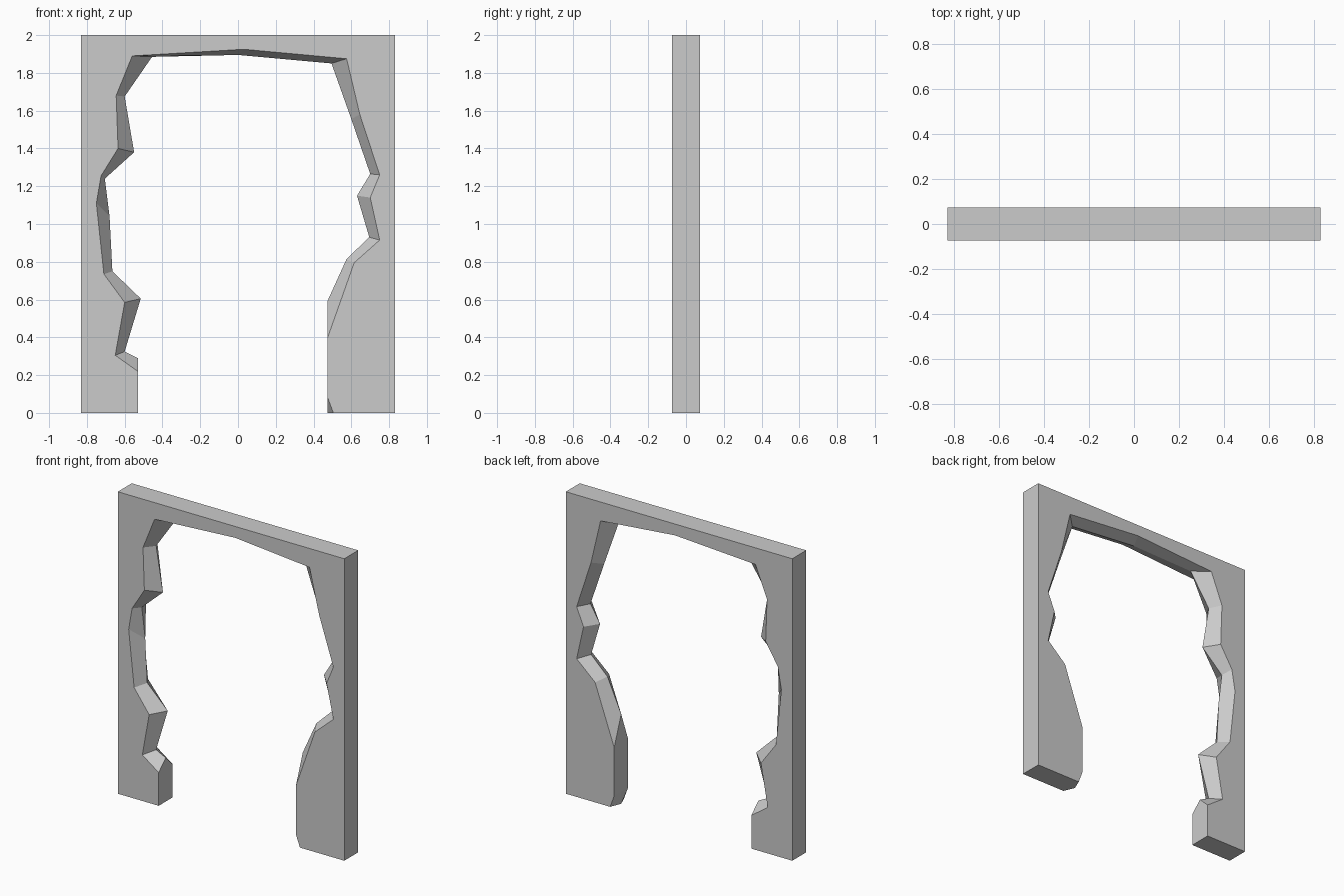
import bpy
import bmesh

if "Cube" in bpy.data.objects:
    bpy.data.objects.remove(bpy.data.objects["Cube"], do_unlink=True)

HALF_WIDTH, HALF_DEPTH, HEIGHT = 0.83, 0.073, 2.0

# Ragged opening: each entry is (edge on the wall faces, ridge at mid depth)
OPENING = [
    ((-0.53, 0.0), (-0.53, 0.0)),
    ((-0.53, 0.22), (-0.53, 0.29)),
    ((-0.65, 0.305), (-0.6, 0.325)),
    ((-0.6, 0.585), (-0.515, 0.605)),
    ((-0.71, 0.735), (-0.665, 0.75)),
    ((-0.75, 1.11), (-0.68, 1.04)),
    ((-0.725, 1.255), (-0.705, 1.24)),
    ((-0.635, 1.4), (-0.55, 1.38)),
    ((-0.645, 1.68), (-0.6, 1.675)),
    ((-0.56, 1.89), (-0.455, 1.885)),
    ((0.03, 1.925), (0.0, 1.895)),
    ((0.575, 1.875), (0.495, 1.85)),
    ((0.645, 1.58), (0.6, 1.555)),
    ((0.75, 1.26), (0.7, 1.265)),
    ((0.7, 1.14), (0.63, 1.15)),
    ((0.75, 0.915), (0.695, 0.93)),
    ((0.615, 0.795), (0.575, 0.815)),
    ((0.475, 0.4), (0.475, 0.595)),
    ((0.475, 0.08), (0.475, 0.08)),
    ((0.505, 0.0), (0.475, 0.0)),
]
OUTER = [(HALF_WIDTH, 0), (HALF_WIDTH, HEIGHT), (-HALF_WIDTH, HEIGHT), (-HALF_WIDTH, 0)]

stone = bpy.data.materials.new("grey_stone")
stone.use_nodes = True
stone.diffuse_color = (0.6, 0.6, 0.6, 1)
stone.node_tree.nodes["Principled BSDF"].inputs["Base Color"].default_value = (0.6, 0.6, 0.6, 1)

# Loft the front face, the broken ridge and the back face
bm = bmesh.new()
rings = []
for y, layer in ((-HALF_DEPTH, 0), (0, 1), (HALF_DEPTH, 0)):
    outline = [pair[layer] for pair in OPENING] + OUTER
    rings.append([bm.verts.new((x, y, z)) for x, z in outline])
for near, far in zip(rings, rings[1:]):
    for i in range(len(near)):
        j = (i + 1) % len(near)
        bm.faces.new((near[i], near[j], far[j], far[i]))
bm.faces.new(rings[0])
bm.faces.new(rings[-1])
bmesh.ops.recalc_face_normals(bm, faces=bm.faces)

# Merge the flat outer sides, keeping the chipped facets
bmesh.ops.dissolve_limit(bm, angle_limit=0.005, verts=bm.verts, edges=bm.edges)

mesh = bpy.data.meshes.new("broken_wall_frame")
bm.to_mesh(mesh)
bm.free()
mesh.materials.append(stone)
bpy.context.collection.objects.link(bpy.data.objects.new("broken_wall_frame", mesh))
